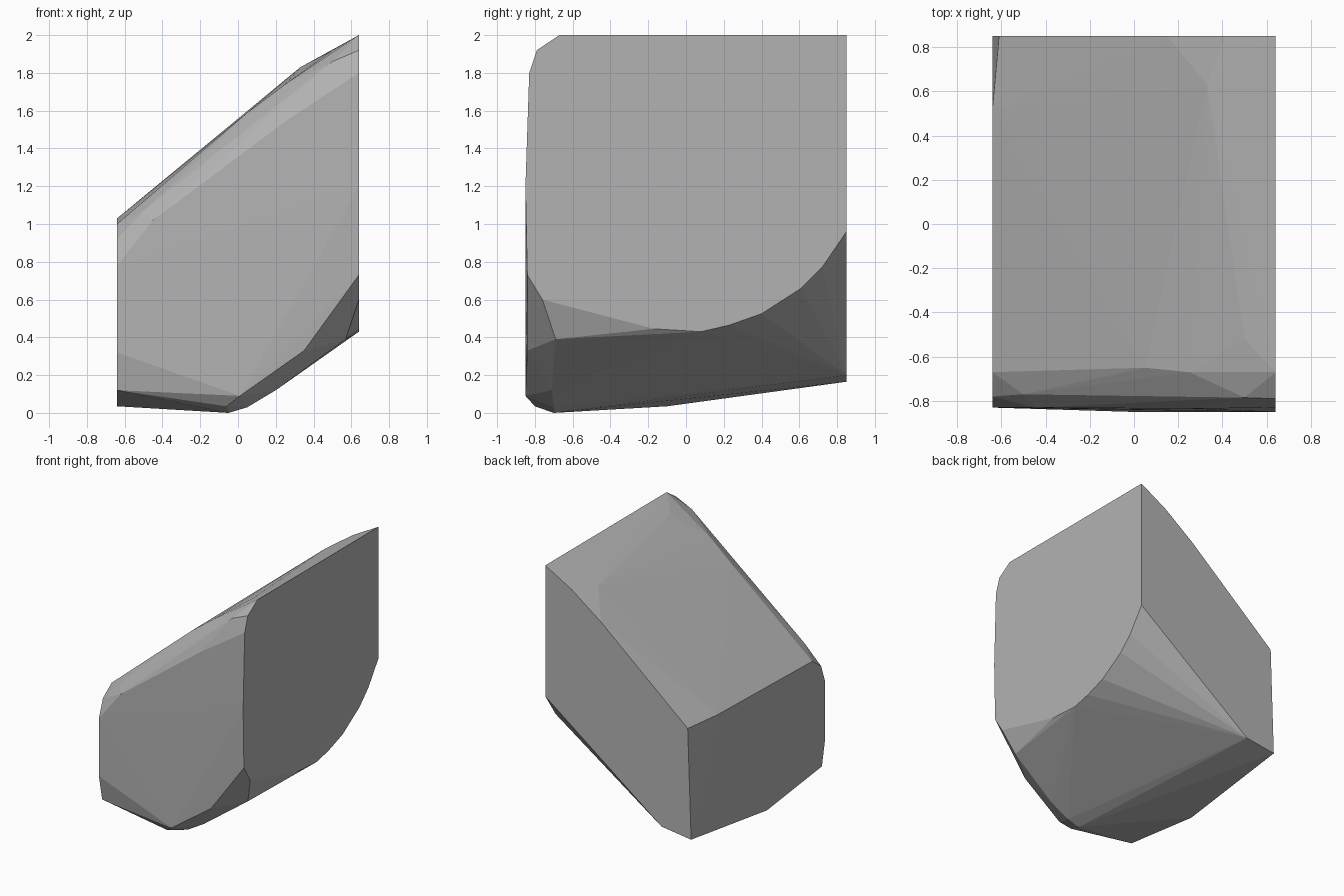
import bpy
import bmesh
import math
from mathutils import Vector

# Remove the default object
default_cube = bpy.data.objects.get("Cube")
if default_cube:
    bpy.data.objects.remove(default_cube, do_unlink=True)

HALF_WIDTH = 0.64
BACK = 0.85


def flat_material(name, colour):
    material = bpy.data.materials.new(name)
    material.use_nodes = True
    material.diffuse_color = colour
    shader = next(n for n in material.node_tree.nodes if n.type == "BSDF_PRINCIPLED")
    shader.inputs["Base Color"].default_value = colour
    return material


def side_outline(x, outline):
    """Place a (y, z) outline on a flat side wall."""
    return [Vector((x, y, z)) for y, z in outline]


def back_outline(outline):
    """Place an (x, z) outline on the flat back wall."""
    return [Vector((x, BACK, z)) for x, z in outline]


def convex_block(name, points, material):
    """Wrap the outlines in one faceted convex shell."""
    bm = bmesh.new()
    for point in points:
        bm.verts.new(point)
    hull = bmesh.ops.convex_hull(bm, input=bm.verts)
    loose = {v for v in hull["geom_interior"] + hull["geom_unused"]
             if isinstance(v, bmesh.types.BMVert)}
    bmesh.ops.delete(bm, geom=list(loose), context="VERTS")
    bmesh.ops.dissolve_limit(bm, angle_limit=math.radians(0.3),
                             verts=bm.verts, edges=bm.edges)
    bmesh.ops.recalc_face_normals(bm, faces=bm.faces)
    mesh = bpy.data.meshes.new(name)
    bm.to_mesh(mesh)
    bm.free()
    mesh.materials.append(material)
    block = bpy.data.objects.new(name, mesh)
    bpy.context.collection.objects.link(block)
    return block


# Tall side wall with the rounded lower edge
tall_side = side_outline(HALF_WIDTH, [
    (BACK, 2), (-0.67, 2), (-0.79, 1.92), (-0.83, 1.8), (-0.85, 1.2),
    (-0.84, 0.73), (-0.76, 0.6), (-0.17, 0.445), (0.08, 0.43), (0.23, 0.465),
    (0.4, 0.525), (0.61, 0.66), (0.72, 0.77), (BACK, 0.96),
])

# Short side wall
short_side = side_outline(-HALF_WIDTH, [
    (BACK, 0.165), (-0.1, 0.035), (-0.79, 0.12), (-0.83, 0.32),
    (-0.83, 0.78), (-0.78, 0.92), (-0.67, 1), (0.52, 1.03),
])

# Back wall corners along the slope and the undercut
back_wall = back_outline([
    (-0.61, 1.04), (0.15, 1.68), (0.41, 1.87), (-0.38, 0.2),
])

# Crown of the sloping top and its chamfered front edge
top_slope = [Vector(p) for p in (
    (0.33, 0.63, 1.83), (0.5, -0.52, 1.92),
    (0.25, -0.67, 1.74), (0.05, -0.65, 1.59),
    (-0.5, -0.77, 1.07), (0.5, -0.785, 1.86),
    (-0.45, -0.83, 1.02), (0.26, -0.835, 1.55),
)]

# Lowest edge and the cut corner under the front wall
underside = [Vector(p) for p in (
    (-0.05, -0.7, 0), (-0.06, -0.8, 0.035), (0.01, -0.85, 0.09),
    (0.05, -0.7, 0.03), (0.2, -0.71, 0.12),
    (0.35, -0.84, 0.33), (0.57, -0.69, 0.39),
)]

stone_grey = flat_material("stone grey", (0.45, 0.45, 0.45, 1))
convex_block("sloped_block",
             tall_side + short_side + back_wall + top_slope + underside,
             stone_grey)
